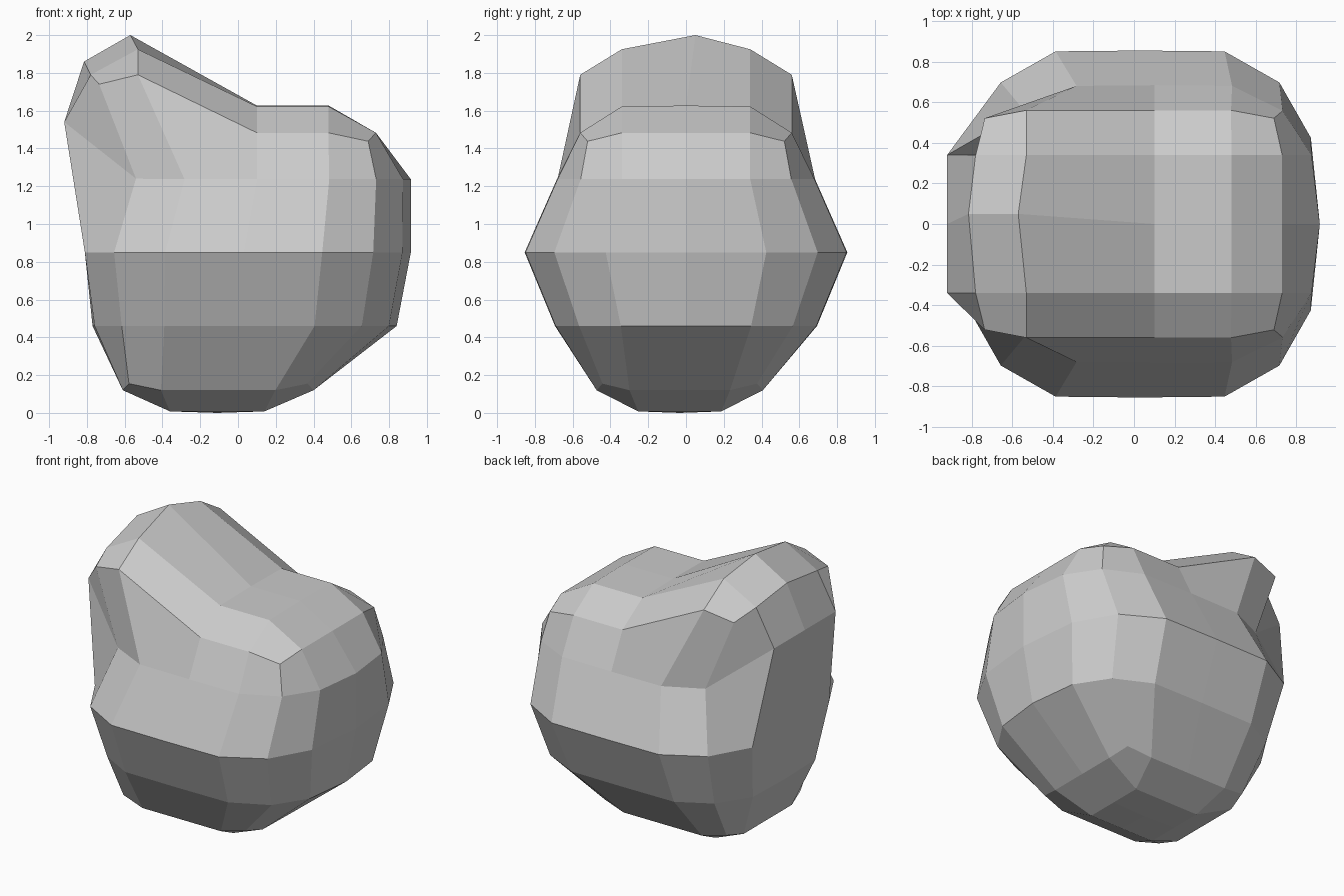
import bpy, bmesh

if "Cube" in bpy.data.objects:
    bpy.data.objects.remove(bpy.data.objects["Cube"])

# Quarter-ring outlines (x fraction, y fraction): body loops and rounded cap rims
BODY = [(1, 0), (.95, .5), (.775, .82), (.47, 1), (0, 1.005)]
RIM = [(1, 0), (1, .605), (.935, .93), (.6, 1), (0, 1)]


def ring_points(q, cx, cy, hx, hy, z, corner_dz):
    """16 points counter-clockwise, starting at the right-hand middle."""
    half = [(x, y) for x, y in q] + [(-x, y) for x, y in q[3::-1]]
    full = half + [(x, -y) for x, y in half[7:0:-1]]
    return [[cx + hx * x, cy + hy * y, z + (corner_dz if i % 4 == 2 else 0)]
            for i, (x, y) in enumerate(full)]


# outline, centre x, centre y, half width, half depth, height, corner lift
LEVELS = [
    (RIM, -.105, -.033, .505, .44, .12, .035),
    (BODY, .02, 0, .82, .69, .46, 0),
    (BODY, .03, 0, .885, .85, .85, 0),
    (BODY, .10, 0, .815, .68, 1.237, 0),
    (RIM, .10, 0, .63, .56, 1.483, -.045),
]
rings = [ring_points(*level) for level in LEVELS]


def pull(level, index, x, z, y=None):
    """Move a left-side vertex and its mirror partner."""
    for i in {index, (16 - index) % 16}:
        p = rings[level][i]
        p[0], p[2] = x, z
        if y is not None:
            p[1] = y if i <= 8 else -y


# Flattened left side and raised left shoulder
pull(1, 8, -.77, .46)
pull(1, 5, -.39, .46)
pull(2, 8, -.81, .85)
pull(3, 6, -.54, 1.24)
pull(3, 7, -.92, 1.54)
pull(3, 8, -.92, 1.54)
pull(4, 5, -.53, 1.79)
pull(4, 6, -.735, 1.74)
pull(4, 7, -.78, 1.79)
pull(4, 8, -.815, 1.86, .05)

bm = bmesh.new()
loops = [[bm.verts.new(p) for p in ring] for ring in rings]

# Side walls
for low, high in zip(loops, loops[1:]):
    for i in range(16):
        j = (i + 1) % 16
        bm.faces.new((low[i], low[j], high[j], high[i]))

# Grid positions of the rim vertices around a 5 x 5 cap
BORDER = ([(4, 2), (4, 3)] + [(x, 4) for x in range(4, -1, -1)]
          + [(0, y) for y in (3, 2, 1)] + [(x, 0) for x in range(5)] + [(4, 1)])


def cap(loop, inner):
    grid = dict(zip(BORDER, loop))
    for x in (1, 2, 3):
        for y in (1, 2, 3):
            grid[x, y] = bm.verts.new(inner(x - 2, y - 2))
    for x in range(4):
        for y in range(4):
            bm.faces.new((grid[x, y], grid[x + 1, y],
                          grid[x + 1, y + 1], grid[x, y + 1]))


def top_point(i, j):
    if i < 0:
        return (-.57, .05, 2.0) if j == 0 else (-.53, .34 * j, 1.925)
    return (.10 + .38 * i, .34 * j, 1.627 if j == 0 else 1.622)


# Bottom and top caps
cap(loops[0], lambda i, j: (-.11 + .25 * i, -.033 + .22 * j, .008 if i or j else 0))
cap(loops[-1], top_point)

bmesh.ops.recalc_face_normals(bm, faces=bm.faces[:])
mesh = bpy.data.meshes.new("lumpy_body")
bm.to_mesh(mesh)
bm.free()
body = bpy.data.objects.new("lumpy_body", mesh)
bpy.context.collection.objects.link(body)
